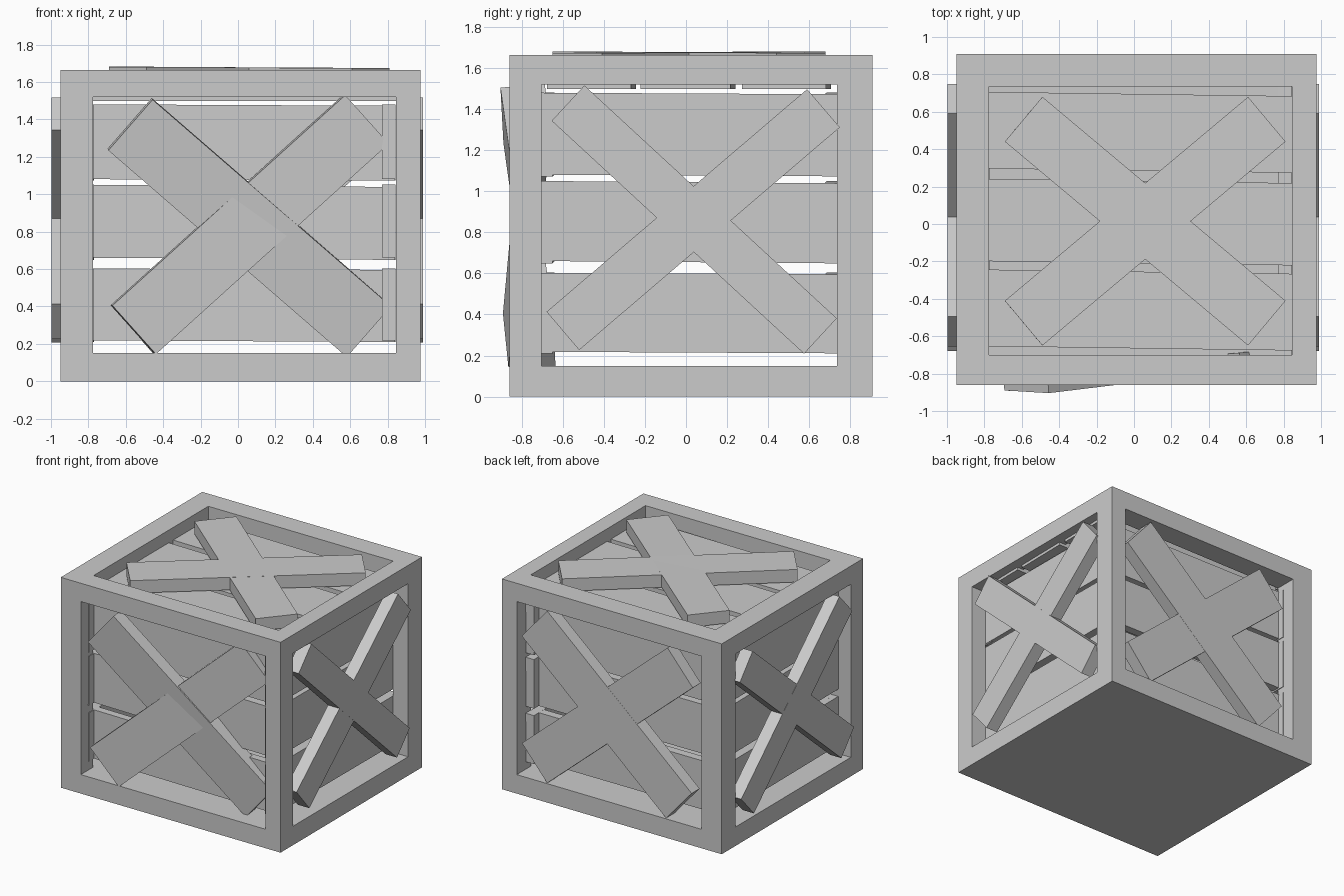
import bpy, bmesh
from mathutils import Vector

if "Cube" in bpy.data.objects:
    bpy.data.objects.remove(bpy.data.objects["Cube"])


def box(name, lo, hi):
    bm = bmesh.new()
    bmesh.ops.create_cube(bm, size=1)
    for v in bm.verts:
        v.co = Vector([(lo[i] + hi[i]) / 2 + v.co[i] * (hi[i] - lo[i]) for i in range(3)])
    me = bpy.data.meshes.new(name)
    bm.to_mesh(me)
    bm.free()
    ob = bpy.data.objects.new(name, me)
    bpy.context.collection.objects.link(ob)
    return ob


def board(name, p, q, width, thick, normal):
    """Plank whose outer face runs from p to q, facing along normal."""
    p, q, n = Vector(p), Vector(q), Vector(normal)
    along = q - p
    side = n.cross(along).normalized()
    n = along.cross(side).normalized()
    ob = box(name, (0, -width / 2, -thick), (1, width / 2, 0))
    for v in ob.data.vertices:
        c = v.co.copy()
        v.co = p + along * c.x + side * c.y + n * c.z
    return ob


# Frame: solid block opened through both sides and the top, floor kept
frame = box("crate_frame", (-0.95, -0.86, 0), (0.975, 0.91, 1.665))
cutters = [
    box("side_cutter", (-2, -0.705, 0.15), (2, 0.735, 1.52)),
    box("front_cutter", (-0.775, -2, 0.15), (0.845, 2, 1.52)),
    box("top_cutter", (-0.775, -0.70, 0.15), (0.845, 0.735, 3)),
]
for c in cutters:
    c.hide_render = True
    c.hide_viewport = True
    m = frame.modifiers.new(c.name, 'BOOLEAN')
    m.operation = 'DIFFERENCE'
    m.solver = 'EXACT'
    m.object = c

# Slatted walls, slightly crooked
for i, (z, w, t) in enumerate([(0.407, 0.385, 0.004), (0.85, 0.39, 0.006), (1.277, 0.40, 0.004)]):
    board(f"front_plank_{i}", (-0.84, -0.70, z + t), (0.84, -0.71, z - t), w, 0.06, (0, -1, 0))
    board(f"back_plank_{i}", (-0.84, 0.75, z + t), (0.84, 0.74, z - t), w, 0.065, (0, 1, 0))
    board(f"right_plank_{i}", (0.843, -0.765, z + t), (0.843, 0.80, z - t), w, 0.072, (1, 0, 0))
    board(f"left_plank_{i}", (-0.84, -0.765, z + t), (-0.84, 0.80, z - t), w, 0.07, (-1, 0, 0))

# Slatted lid
for i, (y, w) in enumerate([(-0.46, 0.41), (0.01, 0.44), (0.49, 0.41)]):
    board(f"lid_plank_{i}", (-0.84, y + 0.012, 1.565), (0.9, y - 0.012, 1.565), w, 0.067, (0, 0, 1))

# Crossed braces; the front pair leans out at the left end and twists a little
board("front_brace_a", (-0.575, -0.897, 1.37), (0.70, -0.742, 0.265), 0.36, 0.1, (-0.026, -1, -0.031))
board("front_brace_b", (-0.555, -0.879, 0.275), (0.69, -0.775, 1.40), 0.35, 0.1, (0.05, -1, -0.057))
board("back_brace_a", (-0.575, 0.895, 1.37), (0.70, 0.895, 0.275), 0.34, 0.1, (0, 1, 0))
board("back_brace_b", (-0.565, 0.896, 0.275), (0.70, 0.896, 1.38), 0.34, 0.1, (0, 1, 0))
for name, s, x in (("right", 1, 0.99), ("left", -1, 0.998)):
    board(f"{name}_brace_a", (s * x, -0.575, 1.43), (s * x, 0.655, 0.295), 0.235, 0.1, (s, 0, 0))
    board(f"{name}_brace_b", (s * (x - 0.001), -0.60, 0.32), (s * (x - 0.001), 0.67, 1.405), 0.245, 0.1, (s, 0, 0))
board("lid_brace_a", (-0.59, 0.56, 1.682), (0.71, -0.53, 1.674), 0.312, 0.1, (0, 0, 1))
board("lid_brace_b", (-0.59, -0.53, 1.681), (0.71, 0.56, 1.675), 0.312, 0.1, (0, 0, 1))
